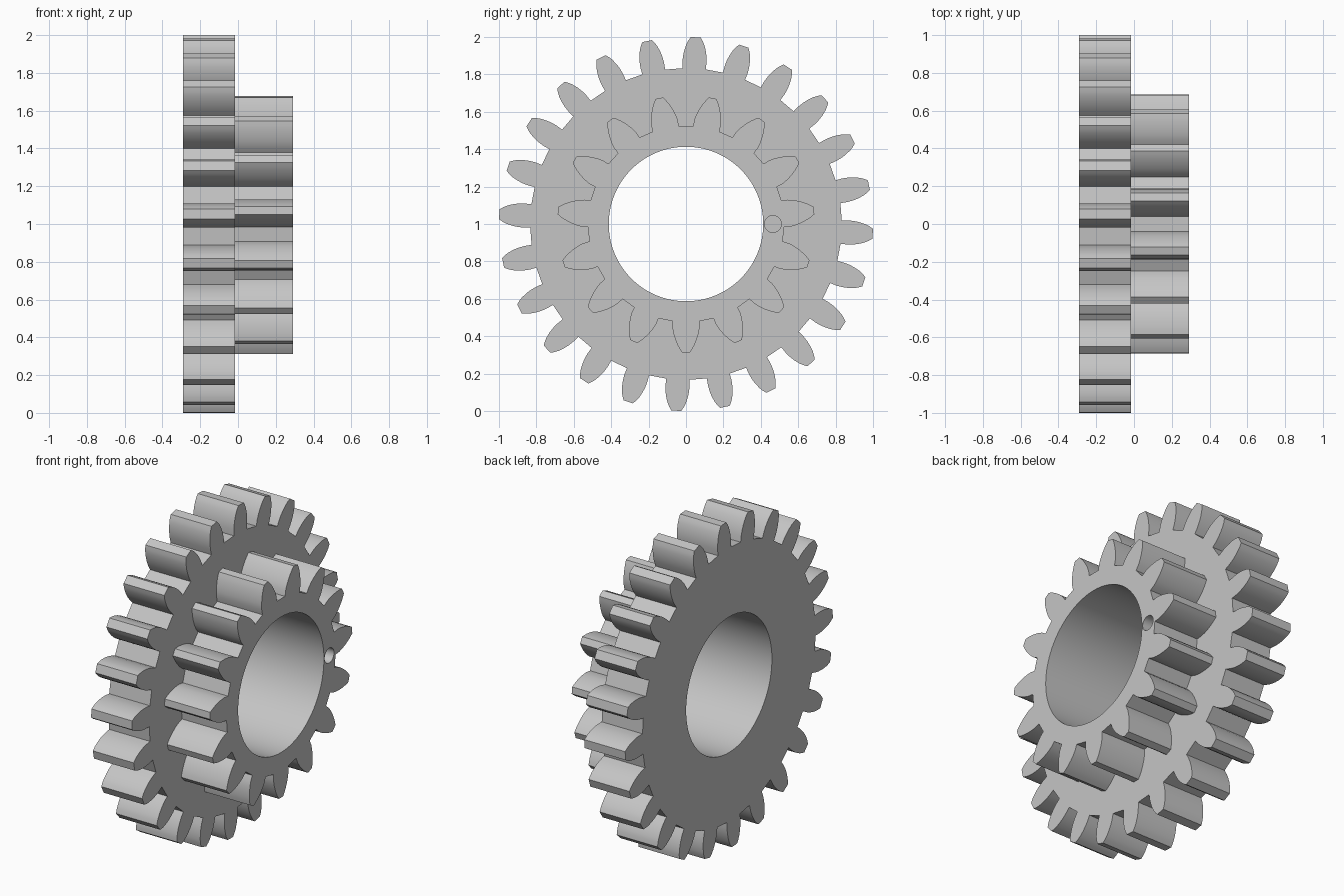
import bpy, bmesh
from math import sin, cos, pi, radians

cube = bpy.data.objects.get("Cube")
if cube:
    bpy.data.objects.remove(cube)

grey = bpy.data.materials.new("light_grey")
grey.use_nodes = True
colour = (0.56, 0.56, 0.56, 1)
grey.diffuse_color = colour
grey.node_tree.nodes["Principled BSDF"].inputs["Base Color"].default_value = colour


def polar(radius, angle):
    return radius * cos(angle), radius * sin(angle)


def prism(name, outline, x0, x1):
    """Solid along x from a closed (y, z) outline."""
    bm = bmesh.new()
    face = bm.faces.new([bm.verts.new((x0, y, z)) for y, z in outline])
    top = bmesh.ops.extrude_face_region(bm, geom=[face], use_keep_orig=True)["geom"]
    bmesh.ops.translate(bm, vec=(x1 - x0, 0, 0),
                        verts=[v for v in top if isinstance(v, bmesh.types.BMVert)])
    bmesh.ops.recalc_face_normals(bm, faces=bm.faces)
    mesh = bpy.data.meshes.new(name)
    bm.to_mesh(mesh)
    bm.free()
    mesh.materials.append(grey)
    obj = bpy.data.objects.new(name, mesh)
    bpy.context.collection.objects.link(obj)
    return obj


def circle(radius, count, cy=0):
    return [(cy + radius * cos(2 * pi * i / count), radius * sin(2 * pi * i / count))
            for i in range(count)]


def gear_outline(teeth, first_angle, flank):
    """Mirror one flank (radius, half angle in degrees) about every tooth axis."""
    points = []
    for i in range(teeth):
        axis = radians(first_angle) + 2 * pi * i / teeth
        points += [polar(r, axis - radians(a)) for r, a in flank]
        points += [polar(r, axis + radians(a)) for r, a in reversed(flank)]
    return points


def cut(obj, outline, x0, x1):
    cutter = prism("cutter", outline, x0, x1)
    cutter.hide_render = True
    mod = obj.modifiers.new("cut", "BOOLEAN")
    mod.operation, mod.solver, mod.object = "DIFFERENCE", "EXACT", cutter
    bpy.context.view_layer.objects.active = obj
    bpy.ops.object.modifier_apply(modifier=mod.name)
    bpy.data.objects.remove(cutter)


# Tooth flanks from root to tip
large_flank = [(0.833, 4.3), (0.87, 4.25), (0.90, 4.0), (0.93, 3.55),
               (0.96, 2.9), (0.98, 2.3), (1.0, 1.5)]
small_flank = [(0.525, 7.8), (0.56, 7.4), (0.59, 6.5), (0.62, 5.3),
               (0.65, 3.9), (0.67, 2.8), (0.688, 1.7)]

# Two stacked gears
large_gear = prism("large_gear", gear_outline(24, -3, large_flank), -0.29, -0.015)
small_gear = prism("small_gear", gear_outline(15, -90, small_flank), -0.015, 0.29)

# Shared bore and the blind locating hole
for gear in (large_gear, small_gear):
    cut(gear, circle(0.413, 96), -0.5, 0.5)
cut(small_gear, circle(0.045, 32, 0.465), 0.22, 0.4)

# Stand on the ground and smooth the curved walls
for gear in (large_gear, small_gear):
    gear.location.z = 1
    bpy.ops.object.select_all(action="DESELECT")
    gear.select_set(True)
    bpy.context.view_layer.objects.active = gear
    bpy.ops.object.shade_smooth_by_angle(angle=radians(25))
